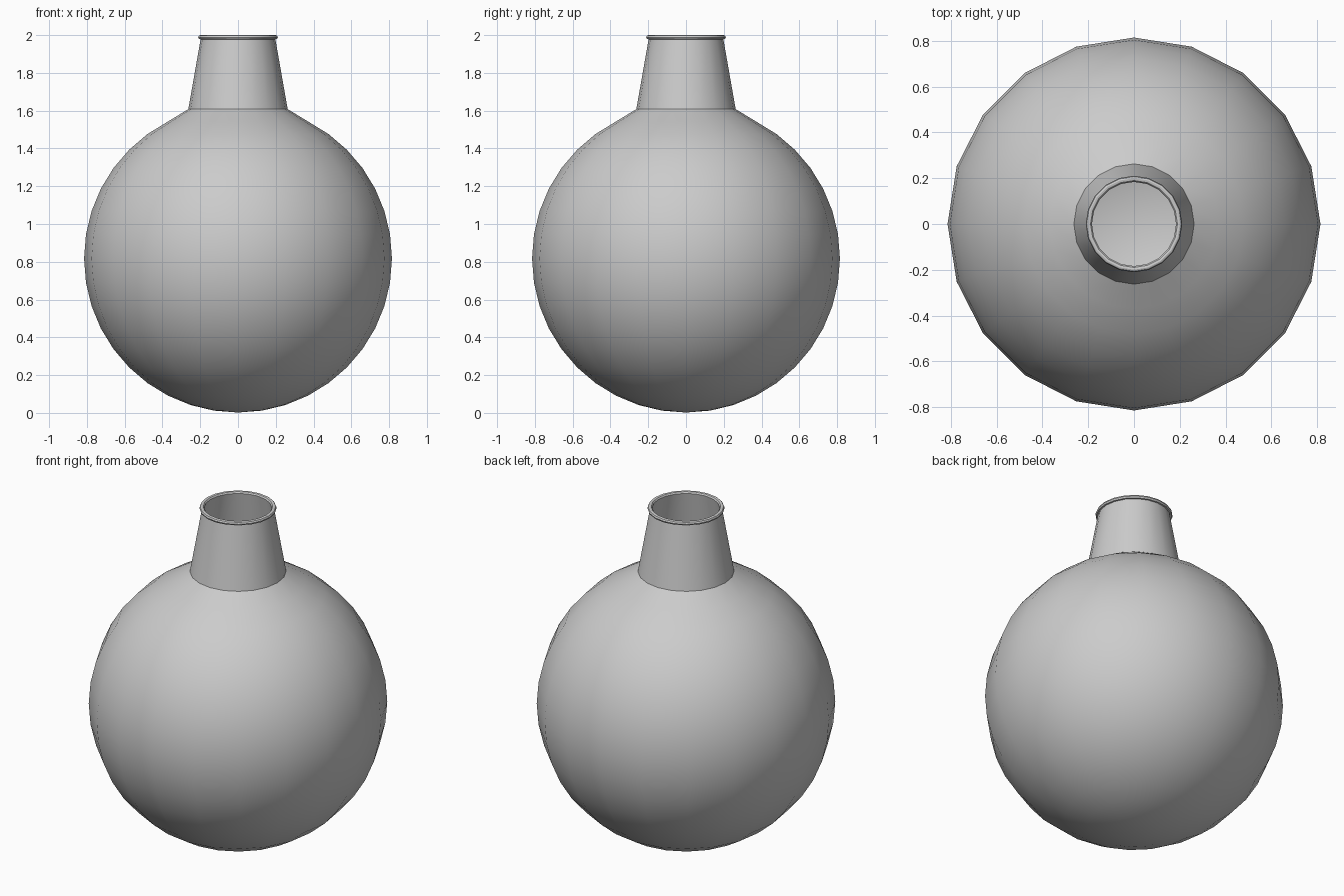
import bpy, bmesh
from math import sin, cos, pi, radians

if "Cube" in bpy.data.objects:
    bpy.data.objects.remove(bpy.data.objects["Cube"])

SIDES = 20
CENTRE_Z = 0.817
R = 0.815


def bowl(radius):
    """Sphere profile from the bottom pole up to the neck opening."""
    return [(radius * cos(radians(a)), CENTRE_Z + radius * sin(radians(a)))
            for a in range(-81, 64, 9)]


def lathe(name, profile):
    """Spin a closed profile about z; points with r = 0 become poles."""
    bm = bmesh.new()
    rings = []
    for r, z in profile:
        if r == 0:
            rings.append([bm.verts.new((0, 0, z))] * SIDES)
        else:
            rings.append([bm.verts.new((r * cos(2 * pi * i / SIDES), r * sin(2 * pi * i / SIDES), z))
                          for i in range(SIDES)])
    for a, b in zip(rings, rings[1:]):
        for i in range(SIDES):
            j = (i + 1) % SIDES
            corners = list(dict.fromkeys((a[i], a[j], b[j], b[i])))
            bm.faces.new(corners)
    bmesh.ops.recalc_face_normals(bm, faces=bm.faces)
    mesh = bpy.data.meshes.new(name)
    bm.to_mesh(mesh)
    bm.free()
    obj = bpy.data.objects.new(name, mesh)
    bpy.context.collection.objects.link(obj)
    bpy.ops.object.select_all(action='DESELECT')
    obj.select_set(True)
    bpy.context.view_layer.objects.active = obj
    bpy.ops.object.shade_smooth_by_angle(angle=radians(30))
    return obj


# Round body and tapered neck, outside
outer = [(0, CENTRE_Z - R)] + bowl(R) + [(0.263, 1.608), (0.198, 1.978)]

# Rolled lip around the mouth
lip = [(0.207, 1.979), (0.211, 1.988), (0.207, 1.997),
       (0.200, 2.0), (0.190, 1.998), (0.184, 1.990)]

# Thin inner wall back down to the floor
inner = [(0.250, 1.600)] + bowl(R - 0.013)[::-1] + [(0, CENTRE_Z - R + 0.013)]

lathe("round_flask", outer + lip + inner)
